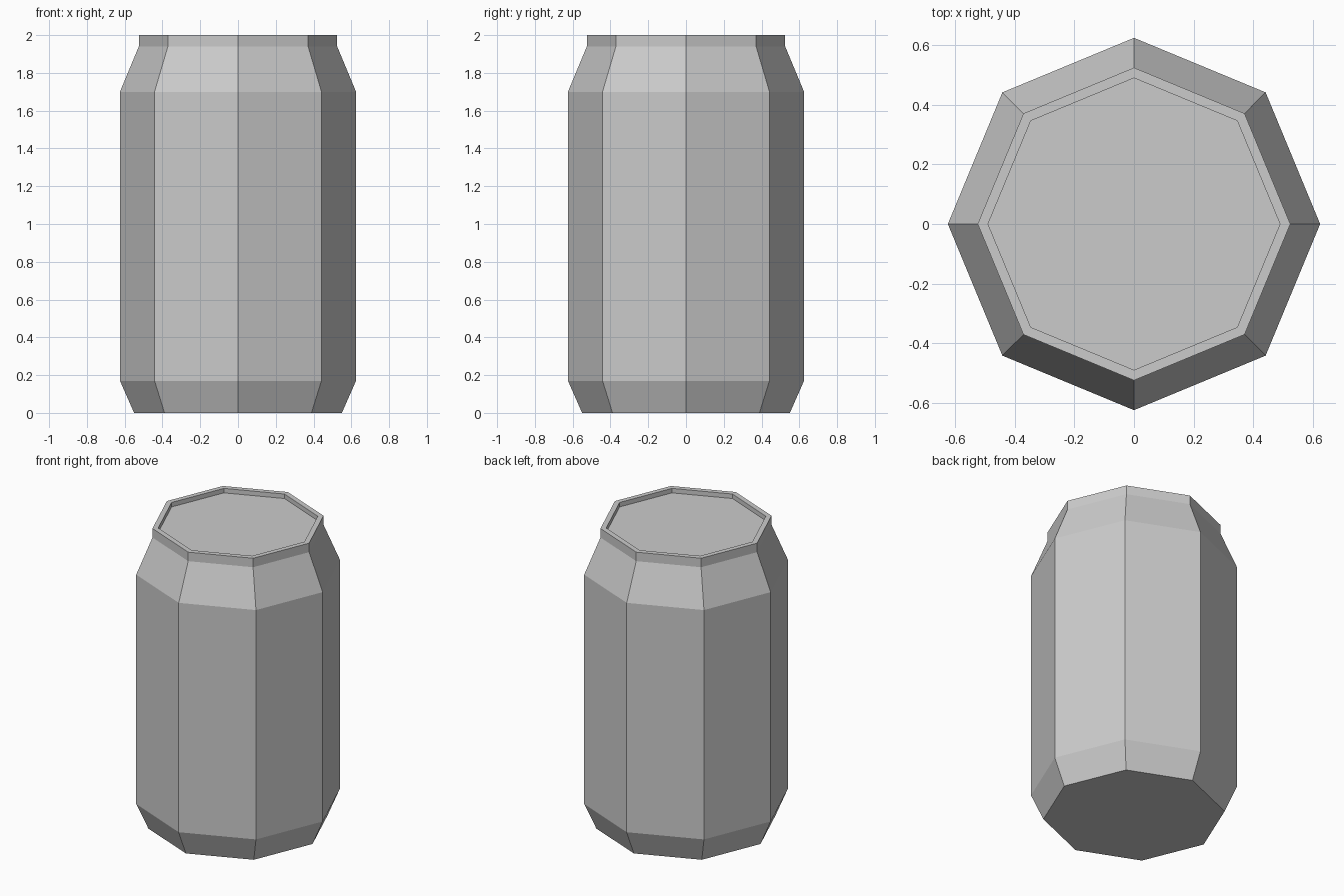
import bpy, bmesh
from math import cos, sin, tau

if "Cube" in bpy.data.objects:
    bpy.data.objects.remove(bpy.data.objects["Cube"])

SIDES = 8


def lathe(name, profile):
    """Revolve (radius, z) points into a closed, flat-faced eight-sided solid."""
    bm = bmesh.new()
    rings = [[bm.verts.new((r * cos(tau * i / SIDES), r * sin(tau * i / SIDES), z))
              for i in range(SIDES)] for r, z in profile]
    for low, high in zip(rings, rings[1:]):
        for i in range(SIDES):
            j = (i + 1) % SIDES
            bm.faces.new((low[i], low[j], high[j], high[i]))
    bm.faces.new(rings[0][::-1])
    bm.faces.new(rings[-1])
    bmesh.ops.recalc_face_normals(bm, faces=bm.faces)
    mesh = bpy.data.meshes.new(name)
    bm.to_mesh(mesh)
    bm.free()
    obj = bpy.data.objects.new(name, mesh)
    bpy.context.collection.objects.link(obj)
    return obj


# Can: tapered base, straight wall, sloped shoulder, rim and recessed lid
lathe("drink_can", [
    (0.55, 0.0), (0.625, 0.17), (0.625, 1.70),
    (0.525, 1.94), (0.525, 2.0),
    (0.49, 2.0), (0.49, 1.97),
])
